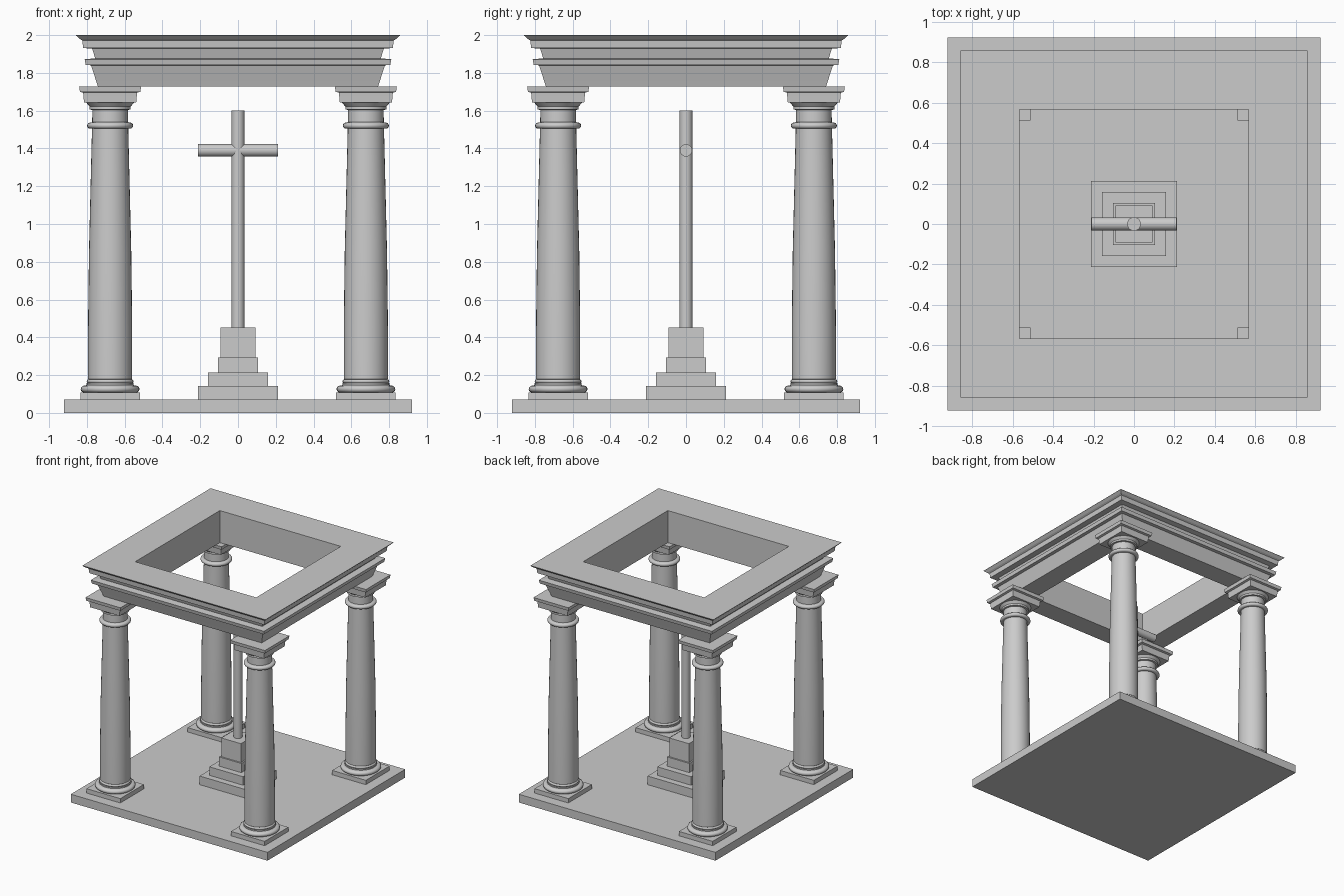
import bpy, bmesh, math

if "Cube" in bpy.data.objects:
    bpy.data.objects.remove(bpy.data.objects["Cube"])


def lathe(name, profile, sides, loc=(0, 0, 0), closed=False):
    """Spin (radius, z) points; with 4 sides the radius is the half width of a square."""
    square = sides == 4
    k = math.sqrt(2) if square else 1
    off = math.pi / 4 if square else 0
    bm = bmesh.new()
    rings = []
    for r, z in profile:
        rings.append([bm.verts.new((r * k * math.cos(off + 2 * math.pi * i / sides),
                                    r * k * math.sin(off + 2 * math.pi * i / sides), z))
                      for i in range(sides)])
    pairs = list(zip(rings, rings[1:]))
    if closed:
        pairs.append((rings[-1], rings[0]))
    else:
        bm.faces.new(rings[0][::-1])
        bm.faces.new(rings[-1])
    for a, b in pairs:
        for i in range(sides):
            j = (i + 1) % sides
            bm.faces.new((a[i], a[j], b[j], b[i]))
    bmesh.ops.recalc_face_normals(bm, faces=bm.faces)
    me = bpy.data.meshes.new(name)
    bm.to_mesh(me)
    bm.free()
    ob = bpy.data.objects.new(name, me)
    ob.location = loc
    bpy.context.collection.objects.link(ob)
    if not square:
        bpy.ops.object.select_all(action='DESELECT')
        ob.select_set(True)
        bpy.context.view_layer.objects.active = ob
        bpy.ops.object.shade_smooth_by_angle(angle=math.radians(35))
    return ob


def slab(name, half, z0, z1, loc=(0, 0, 0)):
    return lathe(name, [(half, z0), (half, z1)], 4, loc)


def bulge(r, depth, z0, z1, n=6):
    """Half-round moulding points between two heights."""
    return [(r - depth + depth * math.sin(math.pi * i / n),
             (z0 + z1) / 2 - (z1 - z0) / 2 * math.cos(math.pi * i / n)) for i in range(n + 1)]


# Floor and stepped pedestal
slab("floor_slab", 0.922, 0, 0.07)
for i, (half, z0, z1) in enumerate([(0.212, 0.07, 0.143), (0.158, 0.143, 0.215),
                                    (0.105, 0.215, 0.293), (0.092, 0.293, 0.452)]):
    slab(f"pedestal_step_{i + 1}", half, z0, z1)

# Cross
lathe("cross_post", [(0.034, 0.452), (0.034, 1.6)], 24)
bar = lathe("cross_bar", [(0.033, -0.211), (0.033, 0.211)], 24, (0, 0, 1.39))
bar.rotation_euler = (0, math.pi / 2, 0)

# Column profile: base mouldings, tapered shaft, neck ring, echinus
shaft = (bulge(0.156, 0.022, 0.107, 0.145) + [(0.124, 0.147), (0.124, 0.157)]
         + bulge(0.124, 0.01, 0.157, 0.177) + [(0.117, 0.179), (0.117, 0.45), (0.112, 0.85), (0.103, 1.22), (0.096, 1.505)]
         + bulge(0.122, 0.015, 1.505, 1.537) + [(0.095, 1.539), (0.094, 1.604), (0.109, 1.606),
                                                 (0.109, 1.622), (0.126, 1.642)])
capital = [(0.138, 1.642), (0.141, 1.675), (0.143, 1.695), (0.16, 1.7), (0.164, 1.728)]
C = 0.677
for sx, xn in ((-1, "left"), (1, "right")):
    for sy, yn in ((-1, "front"), (1, "back")):
        loc = (sx * C, sy * C, 0)
        tag = f"{yn}_{xn}"
        slab(f"plinth_{tag}", 0.158, 0.07, 0.107, loc)
        lathe(f"column_{tag}", shaft, 32, loc)
        lathe(f"capital_{tag}", capital, 4, loc)

# Entablature: square ring with moulded outer face and open centre
lathe("entablature", [(0.567, 1.728), (0.742, 1.728), (0.752, 1.76), (0.778, 1.84), (0.806, 1.842),
                      (0.812, 1.872), (0.756, 1.877), (0.772, 1.928), (0.82, 1.932),
                      (0.824, 1.972), (0.838, 1.98), (0.858, 1.998), (0.858, 2.0), (0.567, 2.0)],
      4, closed=True)
